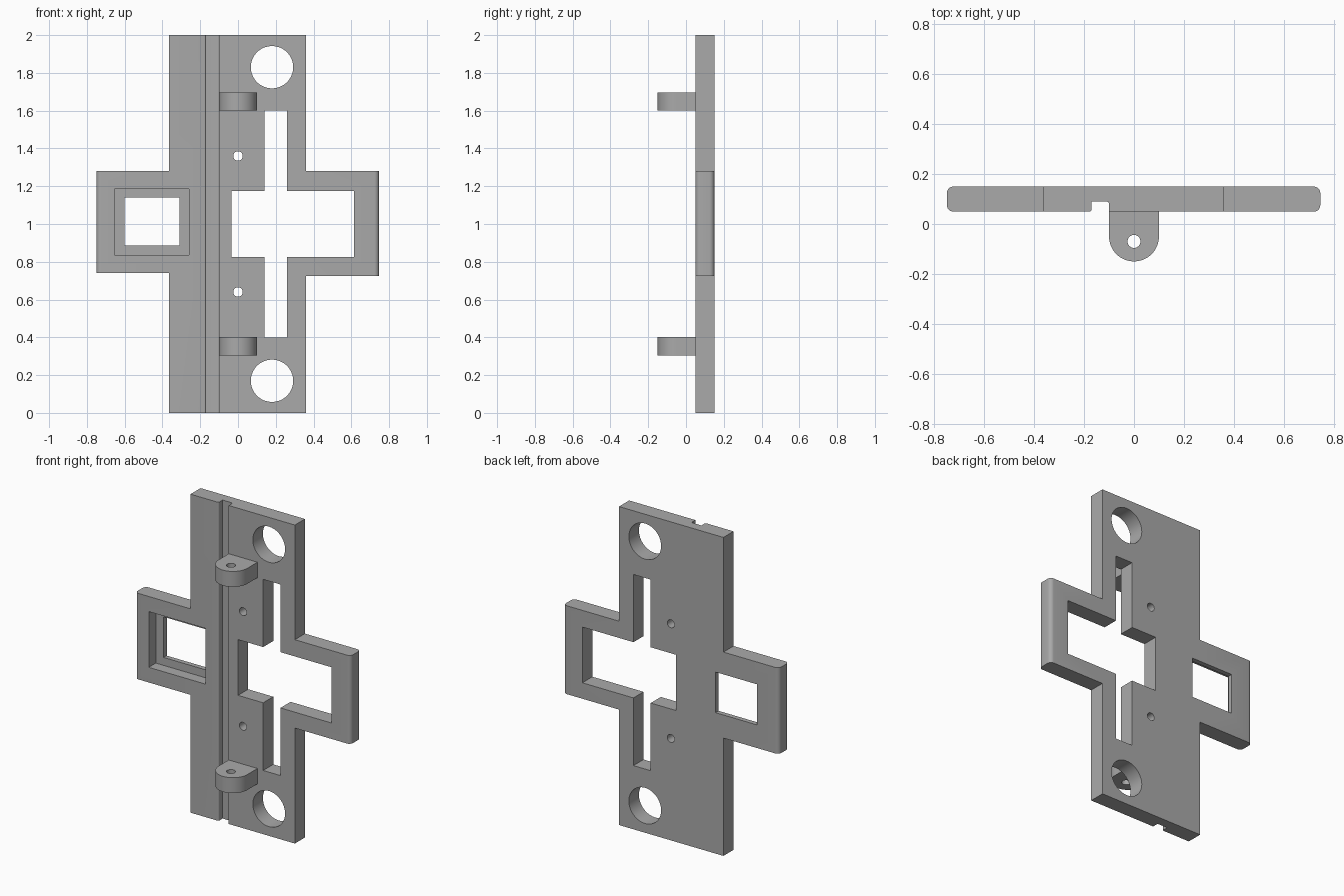
import bpy, bmesh, math

cube = bpy.data.objects.get("Cube")
if cube:
    bpy.data.objects.remove(cube, do_unlink=True)

grey = bpy.data.materials.new("plain_grey")
grey.use_nodes = True
colour = (0.4, 0.4, 0.4, 1)
grey.diffuse_color = colour
grey.node_tree.nodes["Principled BSDF"].inputs["Base Color"].default_value = colour

FRONT, BACK = 0.05, 0.15


def prism(name, outline, low, high, axis):
    """Extrude a flat outline: (x, z) points along y, or (x, y) points along z."""
    bm = bmesh.new()
    place = (lambda a, b: (a, low, b)) if axis == "y" else (lambda a, b: (a, b, low))
    face = bm.faces.new([bm.verts.new(place(a, b)) for a, b in outline])
    out = bmesh.ops.extrude_face_region(bm, geom=[face])
    for v in out["geom"]:
        if isinstance(v, bmesh.types.BMVert):
            setattr(v.co, axis, high)
    bmesh.ops.recalc_face_normals(bm, faces=bm.faces)
    mesh = bpy.data.meshes.new(name)
    bm.to_mesh(mesh)
    bm.free()
    mesh.materials.append(grey)
    obj = bpy.data.objects.new(name, mesh)
    bpy.context.scene.collection.objects.link(obj)
    return obj


def rect(x0, x1, z0, z1):
    return [(x0, z0), (x1, z0), (x1, z1), (x0, z1)]


def arc(cx, cy, r, start, end, steps):
    return [(cx + r * math.cos(math.radians(start + (end - start) * i / steps)),
             cy + r * math.sin(math.radians(start + (end - start) * i / steps)))
            for i in range(steps + 1)]


def circle(cx, cy, r, n=48):
    return arc(cx, cy, r, 0, 360, n)[:-1]


def cut(obj, cutter):
    cutter.hide_render = True
    bpy.context.view_layer.objects.active = obj
    mod = obj.modifiers.new("cut", "BOOLEAN")
    mod.operation, mod.solver, mod.object = "DIFFERENCE", "EXACT", cutter
    bpy.ops.object.modifier_apply(modifier=mod.name)
    bpy.data.objects.remove(cutter, do_unlink=True)


def smooth(obj):
    bpy.ops.object.select_all(action="DESELECT")
    obj.select_set(True)
    bpy.context.view_layer.objects.active = obj
    bpy.ops.object.shade_smooth_by_angle(angle=math.radians(30))


# Cross-shaped plate
plate = prism("mounting_plate", [
    (-0.365, 0), (0.36, 0), (0.36, 0.725), (0.747, 0.725), (0.747, 1.28), (0.36, 1.28),
    (0.36, 2), (-0.365, 2), (-0.365, 1.28), (-0.75, 1.28), (-0.75, 0.74), (-0.365, 0.74),
], FRONT, BACK, "y")

# Rounded upright edges at the ends of both arms
bm = bmesh.new()
bm.from_mesh(plate.data)
ends = [e for e in bm.edges if all(abs(v.co.x) > 0.7 for v in e.verts)
        and abs(e.verts[0].co.z - e.verts[1].co.z) > 0.1]
bmesh.ops.bevel(bm, geom=ends, offset=0.025, segments=6, profile=0.5, affect="EDGES")
bm.to_mesh(plate.data)
bm.free()

# Cross-shaped opening
cut(plate, prism("cross_cutter", [
    (0.14, 0.4), (0.26, 0.4), (0.26, 0.825), (0.615, 0.825), (0.615, 1.175), (0.26, 1.175),
    (0.26, 1.6), (0.14, 1.6), (0.14, 1.175), (-0.035, 1.175), (-0.035, 0.825), (0.14, 0.825),
], 0, 0.2, "y"))

# Stepped window in the right arm
cut(plate, prism("recess_cutter", rect(-0.655, -0.26, 0.835, 1.185), 0, 0.12, "y"))
cut(plate, prism("window_cutter", rect(-0.6, -0.31, 0.885, 1.14), 0, 0.2, "y"))

# Large and small round holes, mirrored about mid height
for side in (-1, 1):
    cut(plate, prism("large_hole_cutter", circle(0.18, 1 + side * 0.83, 0.112, 64), 0, 0.2, "y"))
    cut(plate, prism("small_hole_cutter", circle(0, 1 + side * 0.36, 0.025, 32), 0, 0.2, "y"))

# Full-height groove with one rounded inner corner and one rounded lip
groove = ([(-0.1, 0)] + arc(-0.11, 0.08, 0.01, 0, 90, 5)
          + [(-0.17, 0.09)] + arc(-0.178, 0.058, 0.008, 0, -90, 5) + [(-0.178, 0)])
cut(plate, prism("groove_cutter", groove, -0.1, 2.1, "z"))
smooth(plate)

# Rounded hinge lugs with pin holes
for name, z in (("lower_lug", 0.305), ("upper_lug", 1.6)):
    outline = [(0.1, FRONT), (-0.1, FRONT)] + arc(0, -0.05, 0.1, 180, 360, 32)
    lug = prism(name, outline, z, z + 0.097, "z")
    cut(lug, prism("pin_cutter", circle(0, -0.07, 0.026, 32), z - 0.1, z + 0.2, "z"))
    smooth(lug)
